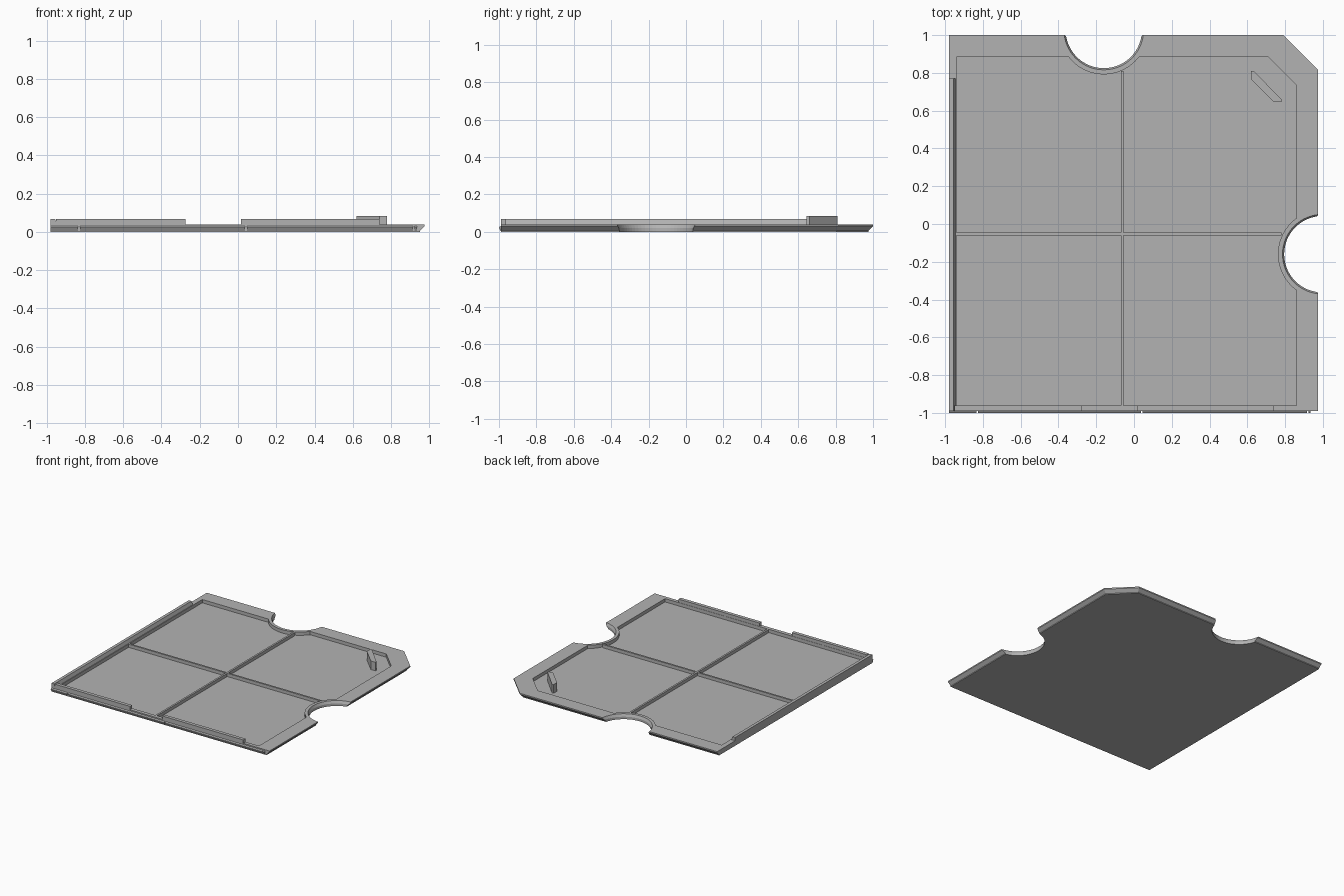
import bpy, bmesh, math

cube = bpy.data.objects.get("Cube")
if cube:
    bpy.data.objects.remove(cube)

grey = bpy.data.materials.new("mid grey")
grey.use_nodes = True
colour = (0.45, 0.45, 0.45, 1)
grey.diffuse_color = colour
grey.node_tree.nodes["Principled BSDF"].inputs["Base Color"].default_value = colour

FLOOR, RIM, WALL = 0.013, 0.04, 0.067


def loft(name, rings):
    """Closed solid through rings of (outline, height), all with equal point counts."""
    bm = bmesh.new()
    loops = [[bm.verts.new((x, y, z)) for x, y in pts] for pts, z in rings]
    bm.faces.new(loops[0])
    bm.faces.new(loops[-1])
    n = len(loops[0])
    for a, b in zip(loops, loops[1:]):
        for i in range(n):
            j = (i + 1) % n
            bm.faces.new((a[i], a[j], b[j], b[i]))
    bmesh.ops.recalc_face_normals(bm, faces=bm.faces)
    mesh = bpy.data.meshes.new(name)
    bm.to_mesh(mesh)
    bm.free()
    mesh.materials.append(grey)
    obj = bpy.data.objects.new(name, mesh)
    bpy.context.collection.objects.link(obj)
    return obj


def rect(x0, x1, y0, y1):
    return [(x0, y0), (x1, y0), (x1, y1), (x0, y1)]


def box(name, x0, x1, y0, y1, z0, z1):
    return loft(name, [(rect(x0, x1, y0, y1), z0), (rect(x0, x1, y0, y1), z1)])


def circle(centre, r, n=64):
    return [(centre[0] + r * math.cos(math.tau * i / n),
             centre[1] + r * math.sin(math.tau * i / n)) for i in range(n)]


def cut(obj, cutter):
    """Subtract the cutter, bake the result and delete the cutter."""
    mod = obj.modifiers.new("cut", "BOOLEAN")
    mod.operation, mod.solver, mod.object = "DIFFERENCE", "EXACT", cutter
    cutter.hide_render = True
    bpy.context.view_layer.objects.active = obj
    bpy.ops.object.modifier_apply(modifier=mod.name)
    bpy.data.objects.remove(cutter)


# Tray slab, undercut along the back, the right edge and the clipped corner
def slab(inset):
    e = inset
    return [(-0.98, -0.99), (0.975 - e, -0.99), (0.975 - e, 0.815 - e * 0.4),
            (0.79 - e * 0.4, 1 - e), (-0.98, 1 - e)]


tray = loft("tray", [(slab(0.025), 0), (slab(0.025), 0.006), (slab(0), 0.03), (slab(0), RIM)])

# Sunken floor, keeping a rim around the two finger notches
notches = [(-0.16, 1.027), (0.997, -0.16)]
field = [(-0.94, -0.96), (0.86, -0.96), (0.86, 0.735), (0.71, 0.885), (-0.94, 0.885)]
recess = loft("recess_cutter", [(field, FLOOR), (field, 0.1)])
for c in notches:
    ring = circle(c, 0.235)
    cut(recess, loft("notch_rim_cutter", [(ring, -0.1), (ring, 0.2)]))
cut(tray, recess)
for c in notches:
    cut(tray, loft("notch_cutter", [(circle(c, 0.202), -0.02), (circle(c, 0.202), 0.02),
                                    (circle(c, 0.211), RIM), (circle(c, 0.211), 0.1)]))

# Crossing divider ribs
box("long_rib", -0.07, -0.055, -0.965, 0.81, FLOOR - 0.004, RIM - 0.001)
for name, x0, x1 in (("left_cross_rib", -0.945, -0.07), ("right_cross_rib", -0.055, 0.78)):
    box(name, x0, x1, -0.06, -0.045, FLOOR - 0.004, RIM - 0.001)

# Raised side wall with a sloping inner face, and the split front wall
loft("side_wall", [(rect(-0.98, -0.945, -0.99, 0.77), RIM - 0.005),
                   (rect(-0.98, -0.945, -0.99, 0.77), RIM),
                   (rect(-0.98, -0.956, -0.99, 0.77), WALL)])
for name, x0, x1 in (("front_wall_a", -0.95, -0.275), ("front_wall_b", 0.015, 0.74)):
    box(name, x0, x1, -0.99, -0.962, RIM - 0.005, WALL)

# Ridge along the front edge, broken by small gaps
for i, (x0, x1) in enumerate(((-0.98, -0.835), (-0.825, 0.037), (0.046, 0.915), (0.923, 0.935))):
    loft(f"front_ridge_{i + 1}", [(rect(x0, x1, -0.991, -0.98), 0.004),
                                  (rect(x0, x1, -1, -0.98), 0.02),
                                  (rect(x0, x1, -1, -0.98), 0.024),
                                  (rect(x0, x1, -0.991, -0.98), 0.03)])

# Diagonal corner stop
stop = [(0.62, 0.81), (0.62, 0.765), (0.74, 0.645), (0.78, 0.645), (0.78, 0.66), (0.635, 0.81)]
loft("corner_stop", [(stop, FLOOR - 0.004), (stop, 0.083)])
